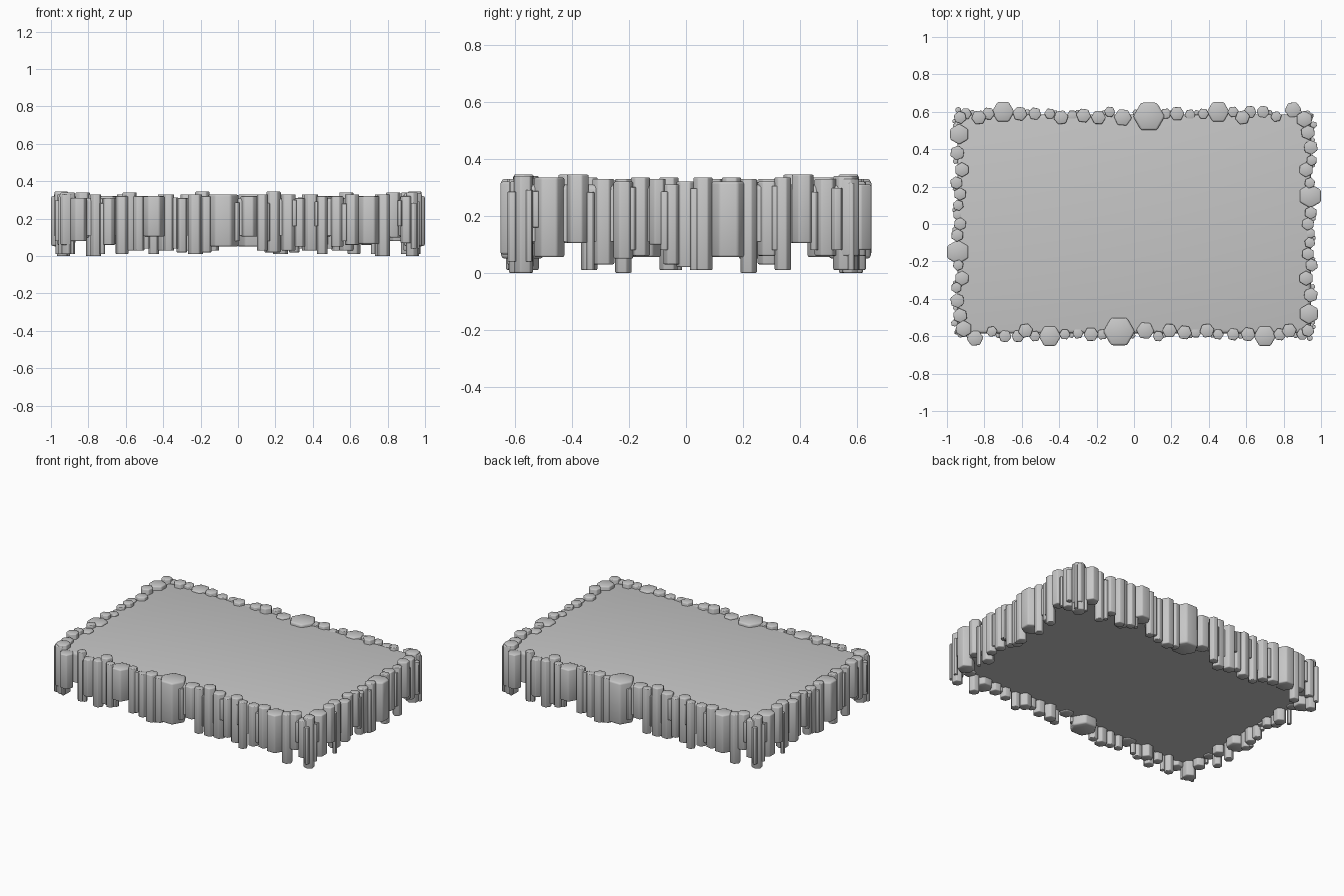
import bpy, bmesh, math, random
from mathutils import Matrix

random.seed(4)
cube = bpy.data.objects.get("Cube")
if cube:
    bpy.data.objects.remove(cube, do_unlink=True)

# Stone colour
stone = bpy.data.materials.new("grey stone")
stone.use_nodes = True
colour = (0.57, 0.57, 0.57, 1)
stone.diffuse_color = colour
stone.node_tree.nodes["Principled BSDF"].inputs["Base Color"].default_value = colour


def finish(bm, name):
    """Turn a bmesh into a softly shaded stone object."""
    bmesh.ops.recalc_face_normals(bm, faces=bm.faces)
    mesh = bpy.data.meshes.new(name)
    bm.to_mesh(mesh)
    bm.free()
    mesh.materials.append(stone)
    obj = bpy.data.objects.new(name, mesh)
    bpy.context.collection.objects.link(obj)
    bpy.ops.object.select_all(action="DESELECT")
    obj.select_set(True)
    bpy.context.view_layer.objects.active = obj
    bpy.ops.object.shade_smooth_by_angle(angle=math.radians(50))
    return obj


def add_column(target, x, y, radius, bottom, top, angle):
    """Add one six-sided column with worn edges."""
    bm = bmesh.new()
    place = Matrix.Translation((x, y, (bottom + top) / 2)) @ Matrix.Rotation(angle, 4, "Z")
    bmesh.ops.create_cone(bm, cap_ends=True, segments=6, radius1=radius,
                          radius2=radius, depth=top - bottom, matrix=place)
    bmesh.ops.bevel(bm, geom=bm.edges[:], offset=radius * 0.13, segments=2,
                    profile=0.5, affect="EDGES")
    part = bpy.data.meshes.new("column_part")
    bm.to_mesh(part)
    bm.free()
    target.from_mesh(part)
    bpy.data.meshes.remove(part)


def build_side(names, columns, turn):
    """Build a row of columns and its half-turn copy on the opposite side."""
    bm = bmesh.new()
    for x, y, radius, bottom, top in columns:
        wobble = random.uniform(-0.2, 0.2) if radius < 5 else 0
        # Zero angle of the cone points along y
        add_column(bm, x / 100, y / 100, radius / 100, bottom / 100, top / 100, turn + wobble)
    obj = finish(bm, names[0])
    other = obj.copy()
    other.data = obj.data.copy()
    other.name = names[1]
    other.rotation_euler.z = math.pi
    bpy.context.collection.objects.link(other)


# Flat slab enclosed by the columns
bm = bmesh.new()
bmesh.ops.create_cube(bm, size=1, matrix=Matrix.Translation((0, 0, 0.21))
                      @ Matrix.Diagonal((1.89, 1.17, 0.2, 1)))
rim = [e for e in bm.edges if all(v.co.z > 0.25 for v in e.verts)]
bmesh.ops.bevel(bm, geom=rim, offset=0.02, segments=3, profile=0.5, affect="EDGES")
finish(bm, "platform_slab")

# Columns in hundredths: x, y, radius, bottom, top
front = [
    (-92, -57, 4, 6, 33), (-85, -61, 4.5, 8, 31), (-76, -57.5, 3, 0, 33),
    (-69, -60, 3.5, 6, 31), (-62, -60, 3.5, 1, 32), (-58, -57, 4, 3, 34),
    (-53, -60, 3, 3, 32), (-45, -60, 6, 10.5, 32), (-37, -59, 3, 3, 33),
    (-30, -58.5, 3, 2, 31), (-23, -59, 4, 1, 33), (-17, -59, 3, 2, 32),
    (-8, -57.5, 8.5, 5, 33), (6, -57, 4.8, 10.5, 32), (13, -60, 3, 3, 33),
    (19, -57, 4, 2, 34.5), (27, -58, 4, 3, 33), (33, -58, 3, 5, 31),
    (39, -57, 4, 3, 33), (45, -59, 3, 1, 32), (53, -59, 3.5, 5, 32),
    (61, -59, 4, 6, 33), (70, -60, 6, 6.5, 32), (78, -59, 3.5, 0, 33),
    (83, -57, 4, 10, 34), (90, -59, 3.2, 7, 32),
]
right = [
    (93, -57, 3.5, 0, 34), (93.5, -48, 5.5, 5.5, 33.5), (94.5, -38, 4, 10.5, 34.5),
    (92, -29, 4, 3, 33), (95, -22, 3.5, 5, 32), (93, -16, 3.5, 6, 33.5),
    (94, -10, 3, 10, 33), (94, -5, 3, 3, 31), (93, 0, 3.5, 2, 32),
    (94.5, 6, 3.5, 1, 33.5), (94.3, 15, 6.5, 5.5, 32), (94, 22, 3, 0, 33),
    (92, 29, 4, 6, 32), (95, 34, 3, 1, 33.5), (94.5, 41, 4, 10.5, 34.5),
    (93, 49, 4, 6, 33), (91, 56, 4.5, 1, 34),
]


def slim(x, y):
    """A slim column of random length for the gaps."""
    return (x, y, random.uniform(1.2, 2), random.choice((1, 4, 8, 16)), random.uniform(28, 32))


# Slim columns in the gaps between neighbours
front += [slim((a[0] + b[0]) / 2, -59.5) for a, b in zip(front[::2], front[1::2])]
right += [slim(95.5, (a[1] + b[1]) / 2) for a, b in zip(right[::2], right[1::2])]
right += [slim(96, -55), slim(94, -61), slim(96, 53), slim(95, 58)]

build_side(("front_columns", "back_columns"), front, math.pi / 2)
build_side(("left_columns", "right_columns"), right, 0)
